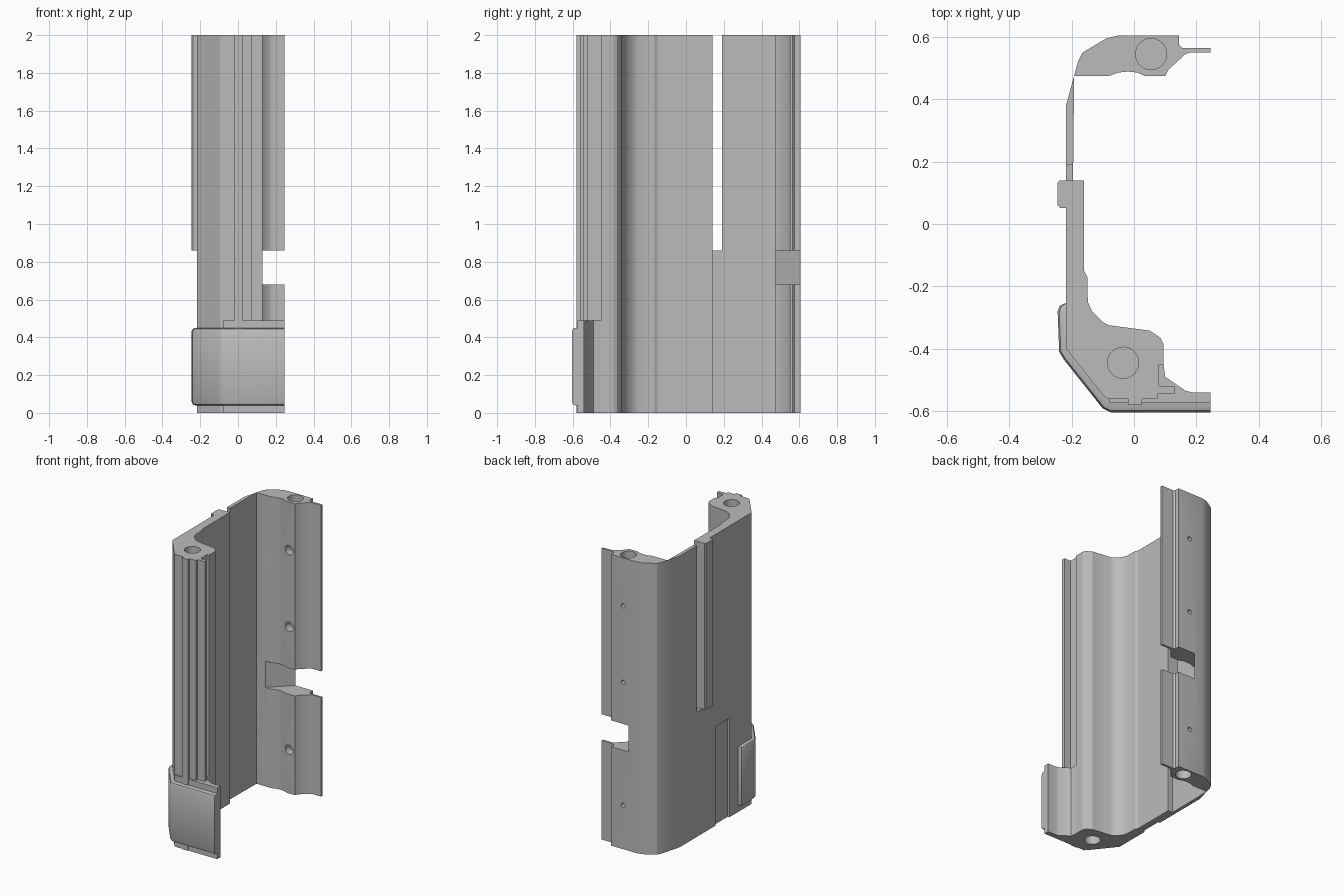
import bpy, bmesh, math
from mathutils import Vector

cube = bpy.data.objects.get("Cube")
if cube:
    bpy.data.objects.remove(cube)

grey = bpy.data.materials.new("plain_grey")
grey.use_nodes = True
COLOUR = (0.5, 0.5, 0.5, 1)
grey.diffuse_color = COLOUR
grey.node_tree.nodes["Principled BSDF"].inputs["Base Color"].default_value = COLOUR


def prism(name, outline, z0, z1, bevel_tops=None):
    """Extrude a plan outline from z0 to z1; bevel rims of the first bevel_tops points."""
    bm = bmesh.new()
    low = [bm.verts.new((x, y, z0)) for x, y in outline]
    face = bm.faces.new(low)
    ext = bmesh.ops.extrude_face_region(bm, geom=[face])
    top = [g for g in ext["geom"] if isinstance(g, bmesh.types.BMVert)]
    bmesh.ops.translate(bm, verts=top, vec=(0, 0, z1 - z0))
    bmesh.ops.recalc_face_normals(bm, faces=bm.faces)
    if bevel_tops:
        outer = [Vector(p) for p in outline[:bevel_tops]]
        rim = [e for e in bm.edges
               if abs(e.verts[0].co.z - e.verts[1].co.z) < 1e-5
               and all(any((v.co.xy - p).length < 1e-4 for p in outer) for v in e.verts)]
        bmesh.ops.bevel(bm, geom=rim, offset=0.018, segments=2, profile=0.5, affect='EDGES')
    mesh = bpy.data.meshes.new(name)
    bm.to_mesh(mesh)
    bm.free()
    mesh.materials.append(grey)
    obj = bpy.data.objects.new(name, mesh)
    bpy.context.collection.objects.link(obj)
    return obj


def box(name, x0, x1, y0, y1, z0, z1):
    return prism(name, [(x0, y0), (x1, y0), (x1, y1), (x0, y1)], z0, z1)


def cylinder(centre, radius, depth, axis):
    rot = (math.pi / 2, 0, 0) if axis == 'Y' else (0, 0, 0)
    bpy.ops.mesh.primitive_cylinder_add(vertices=32, radius=radius, depth=depth,
                                        location=centre, rotation=rot)
    obj = bpy.context.object
    obj.data.materials.append(grey)
    return obj


def cut(target, cutters):
    bpy.context.view_layer.objects.active = target
    for c in cutters:
        mod = target.modifiers.new("cut", 'BOOLEAN')
        mod.operation = 'DIFFERENCE'
        mod.solver = 'EXACT'
        mod.object = c
        bpy.ops.object.modifier_apply(modifier=mod.name)
        bpy.data.objects.remove(c)


# Back rail with its thin side wall
back = prism("back_rail", [
    (0.245, 0.565), (0.155, 0.565), (0.145, 0.575), (0.145, 0.605), (-0.05, 0.605),
    (-0.09, 0.595), (-0.165, 0.55), (-0.18, 0.52), (-0.195, 0.465), (-0.218, 0.38),
    (-0.218, 0.19), (-0.195, 0.19), (-0.192, 0.475), (-0.08, 0.475), (-0.05, 0.486),
    (-0.02, 0.489), (0.01, 0.486), (0.035, 0.475), (0.1, 0.475), (0.11, 0.495),
    (0.165, 0.545), (0.18, 0.55), (0.245, 0.55)], 0, 2)

# Front post with the thicker side wall
front = prism("front_post", [
    (-0.218, 0.14), (-0.218, -0.4), (-0.095, -0.555), (-0.08, -0.562), (-0.02, -0.562),
    (-0.02, -0.58), (0.025, -0.58), (0.025, -0.562), (0.075, -0.562), (0.075, -0.545),
    (0.13, -0.545), (0.13, -0.52), (0.08, -0.52), (0.08, -0.45), (0.095, -0.45),
    (0.095, -0.385), (0.085, -0.365), (0.05, -0.342), (-0.08, -0.325), (-0.1, -0.315),
    (-0.135, -0.28), (-0.148, -0.25), (-0.15, -0.17), (-0.16, -0.15), (-0.16, 0.14)], 0, 2)

# Wall below the long side slot, and the raised guide beside the slot
box("slot_sill", -0.218, -0.195, 0.13, 0.2, 0, 0.86)
guide = prism("guide_rib", [(-0.21, 0.052), (-0.238, 0.052), (-0.246, 0.06),
                            (-0.246, 0.132), (-0.238, 0.14), (-0.21, 0.14)], 0.86, 2)

# Lower flange beside the front post
prism("lower_flange", [(0.07, -0.45), (0.095, -0.45), (0.1, -0.49), (0.165, -0.535),
                       (0.185, -0.54), (0.245, -0.54), (0.245, -0.575), (-0.08, -0.575),
                       (-0.08, -0.54), (0.07, -0.54)], 0, 0.49)

# Wrapped front pad with softened rims
pad_outer = [(-0.222, -0.255), (-0.238, -0.262), (-0.245, -0.28), (-0.24, -0.41), (-0.225, -0.435),
             (-0.1, -0.592), (-0.075, -0.604), (0.245, -0.604)]
prism("front_pad", pad_outer + [(0.245, -0.56), (-0.08, -0.556), (-0.21, -0.395), (-0.21, -0.255)],
      0.04, 0.45, bevel_tops=len(pad_outer))

# Blind bores in both ends of both posts
for post, x, y in ((back, 0.055, 0.545), (front, -0.035, -0.445)):
    cut(post, [cylinder((x, y, z), 0.05, 0.5, 'Z') for z in (0, 2)])

# Angled notch through the back rail
cut(back, [prism("notch", [(-0.14, 0.46), (0.03, 0.62), (0.3, 0.62), (0.3, 0.46)], 0.68, 0.86)])

# Screw holes, wider on the inside
for z in (0.3, 1.145, 1.67):
    cut(back, [cylinder((0.055, 0.55, z), 0.015, 0.3, 'Y'),
               cylinder((0.055, 0.48, z), 0.032, 0.1, 'Y')])

# Shallow round-topped recess on the outer wall
cut(front, [prism("recess", [(-0.3, -0.16), (-0.205, -0.16), (-0.205, -0.01), (-0.3, -0.01)],
                  -0.1, 0.68)])

# Smooth the gentle curves and keep the corners sharp
bpy.ops.object.select_all(action='DESELECT')
for obj in bpy.context.collection.objects:
    if obj.type == 'MESH' and obj.data.materials and obj.data.materials[0] == grey:
        obj.select_set(True)
        bpy.context.view_layer.objects.active = obj
bpy.ops.object.shade_smooth_by_angle(angle=math.radians(25))
